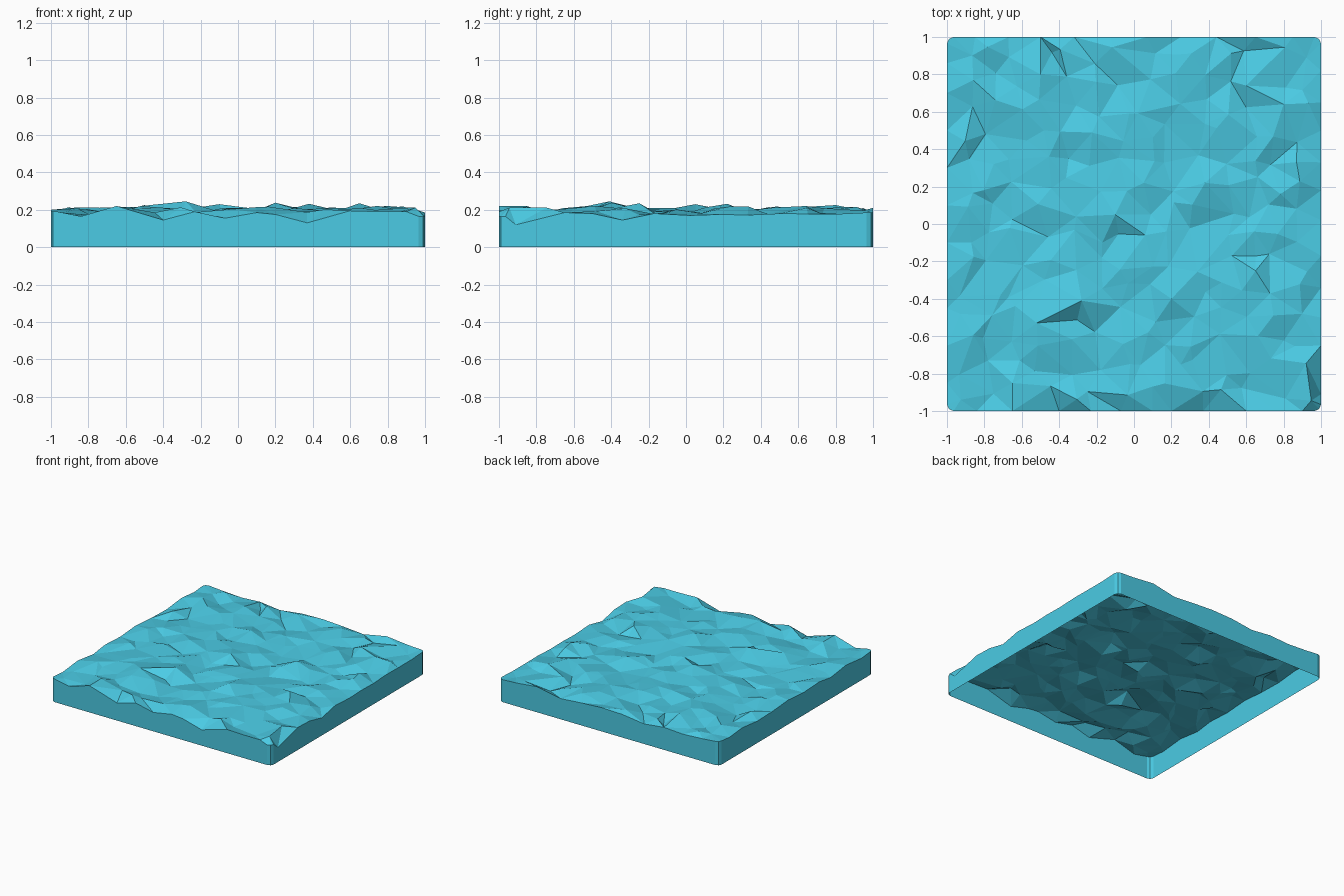
import bpy, bmesh, random
from mathutils import Vector, noise
from mathutils.geometry import delaunay_2d_cdt

if "Cube" in bpy.data.objects:
    bpy.data.objects.remove(bpy.data.objects["Cube"])

random.seed(4)
C = 0.035   # corner rounding

# rim height profiles (position along the edge, height)
FRONT = [(-.84, .165), (-.65, .22), (-.4, .145), (-.23, .19), (-.07, .155),
         (.1, .185), (.2, .175), (.37, .13), (.6, .195), (.76, .19), (.9, .19)]
RIGHT = [(-.91, .12), (-.65, .185), (-.5, .18), (-.34, .145), (-.17, .18),
         (.02, .17), (.18, .175), (.33, .172), (.5, .18), (.65, .178), (.82, .178)]
BACK = [(-.85, .185), (-.67, .175), (-.5, .185), (-.32, .165), (-.12, .19),
        (.07, .195), (.25, .185), (.44, .17), (.65, .21), (.85, .19)]
LEFT = [(-.85, .18), (-.65, .2), (-.45, .175), (-.3, .195), (-.1, .185),
        (.1, .2), (.3, .185), (.5, .18), (.7, .2), (.86, .185)]
# tallest crests seen on the skyline
PEAKS = [(-.28, -.41, .245), (.2, -.4, .238), (.65, -.25, .235), (-.1, .05, .23),
         (.38, .22, .232), (-.65, -.85, .22), (-.5, .8, .225), (.8, .64, .22)]

pts = [Vector((t, -1, z)) for t, z in FRONT] + [Vector((1, t, z)) for t, z in RIGHT]
pts += [Vector((t, 1, z)) for t, z in BACK] + [Vector((-1, t, z)) for t, z in LEFT]

# rounded corners, three points each
for sx, sy, z in ((-1, -1, .19), (1, -1, .165), (1, 1, .185), (-1, 1, .195)):
    pts += [Vector((sx, sy * (1 - C), z)), Vector((sx * (1 - C), sy, z)),
            Vector((sx * (1 - C * .3), sy * (1 - C * .3), z))]

# scattered rocky interior
pts += [Vector(p) for p in PEAKS]
N = 14
for i in range(N):
    for j in range(N):
        x = -.9 + 1.8 * i / (N - 1) + random.uniform(-.05, .05)
        y = -.9 + 1.8 * j / (N - 1) + random.uniform(-.05, .05)
        if any((x - p[0]) ** 2 + (y - p[1]) ** 2 < .006 for p in PEAKS):
            continue
        z = .19 + .018 * noise.noise(Vector((x * 3, y * 3, 2))) + random.uniform(-.024, .024)
        pts.append(Vector((x, y, z)))

verts, _, faces, orig, _, _ = delaunay_2d_cdt([p.xy for p in pts], [], [], 0, 1e-5)

bm = bmesh.new()
bv = [bm.verts.new((v.x, v.y, pts[o[0]].z)) for v, o in zip(verts, orig)]
for f in faces:
    bm.faces.new([bv[i] for i in f])

# side skirt down to the ground, open underneath
rim = [e for e in bm.edges if e.is_boundary]
skirt = bmesh.ops.extrude_edge_only(bm, edges=rim)["geom"]
for g in skirt:
    if isinstance(g, bmesh.types.BMVert):
        g.co.z = 0
bmesh.ops.recalc_face_normals(bm, faces=bm.faces[:])
if sum(f.normal.z for f in bm.faces) < 0:
    bmesh.ops.reverse_faces(bm, faces=bm.faces[:])

mesh = bpy.data.meshes.new("ground_tile")
bm.to_mesh(mesh)
bm.free()
tile = bpy.data.objects.new("ground_tile", mesh)
bpy.context.collection.objects.link(tile)

mat = bpy.data.materials.new("water_blue")
mat.diffuse_color = (.07, .6, .78, 1)
mat.use_nodes = True
mat.node_tree.nodes["Principled BSDF"].inputs["Base Color"].default_value = mat.diffuse_color
mesh.materials.append(mat)
